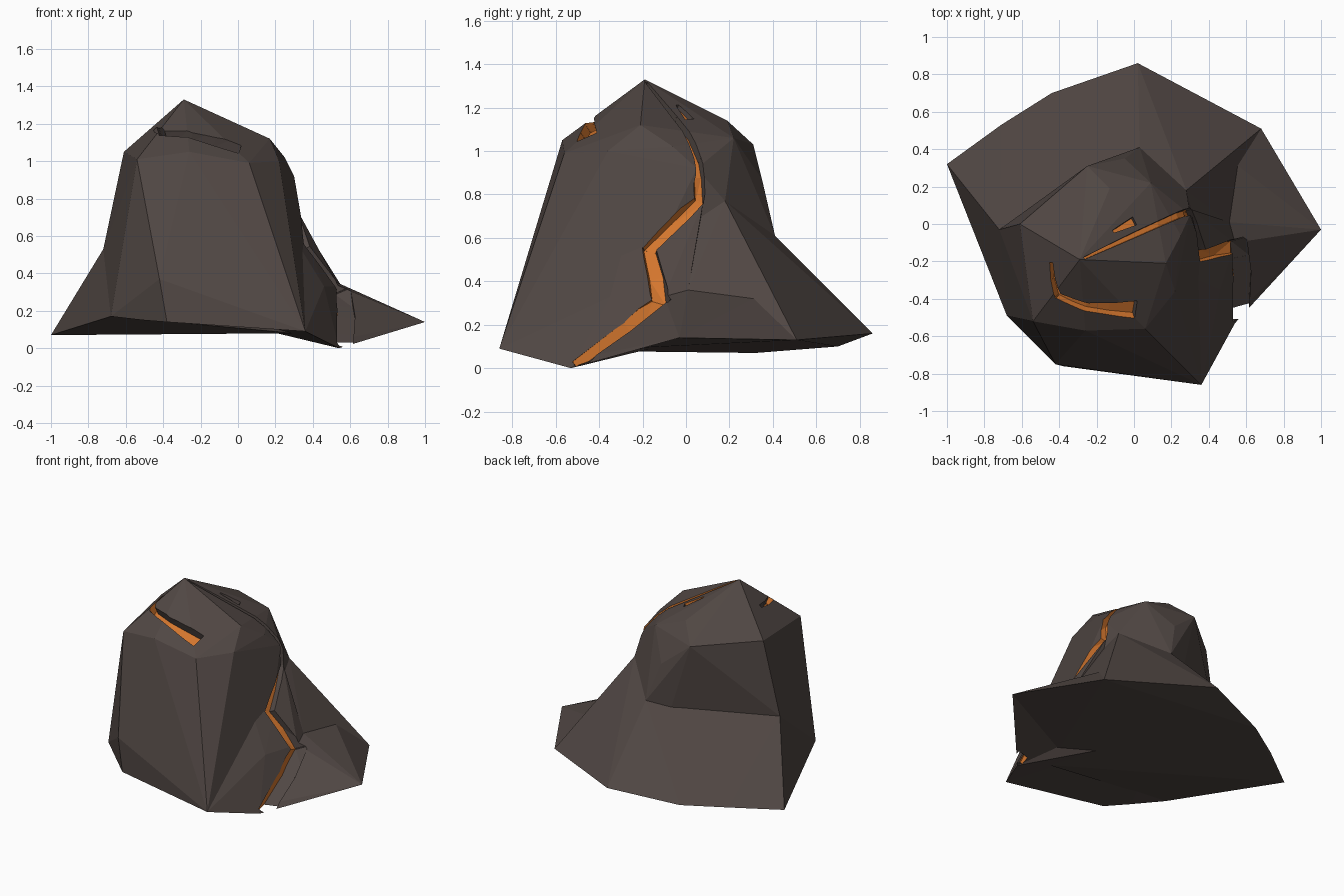
import bpy, bmesh
from mathutils import Vector
from mathutils.bvhtree import BVHTree

if "Cube" in bpy.data.objects:
    bpy.data.objects.remove(bpy.data.objects["Cube"])


def material(name, rgb):
    m = bpy.data.materials.new(name)
    m.diffuse_color = (*rgb, 1)
    m.use_nodes = True
    m.node_tree.nodes["Principled BSDF"].inputs["Base Color"].default_value = m.diffuse_color
    return m


ROCK = material("dark_stone", (0.08, 0.062, 0.056))
GLOW = material("orange_glow", (0.65, 0.18, 0.027))


def hull(name, pts, glow=()):
    """Convex solid; faces whose corners all lie in one glow set turn orange."""
    bm = bmesh.new()
    ids = {bm.verts.new(p): i for i, p in enumerate(pts)}
    res = bmesh.ops.convex_hull(bm, input=bm.verts)
    for f in bm.faces:
        f.material_index = int(any({ids[v] for v in f.verts} <= g for g in glow))
    junk = {g for g in res["geom_interior"] + res["geom_unused"] if isinstance(g, bmesh.types.BMVert)}
    bmesh.ops.delete(bm, geom=list(junk), context='VERTS')
    bmesh.ops.recalc_face_normals(bm, faces=bm.faces)
    me = bpy.data.meshes.new(name)
    bm.to_mesh(me)
    bm.free()
    me.materials.append(ROCK)
    me.materials.append(GLOW)
    ob = bpy.data.objects.new(name, me)
    bpy.context.collection.objects.link(ob)
    return ob


def combine(ob, other, op):
    mod = ob.modifiers.new(op, 'BOOLEAN')
    mod.operation, mod.object, mod.solver = op, other, 'EXACT'
    bpy.context.view_layer.update()
    dg = bpy.context.evaluated_depsgraph_get()
    me = bpy.data.meshes.new_from_object(ob.evaluated_get(dg))
    ob.modifiers.clear()
    ob.data = me
    bpy.data.objects.remove(other)


# Shared corner points
apex = (-.29, -.19, 1.33)
base_w, base_nw, base_n = (-1, .32, .07), (-.44, .70, .10), (.02, .86, .16)
base_ne, base_e = (.68, .51, .13), (1, -.03, .14)
base_se, base_s, base_sw = (.54, -.53, 0), (.36, -.86, .09), (-.68, -.49, .17)
left_mid, back_top, back_mid = (-.72, -.03, .53), (-.25, .31, 1.03), (.03, .41, .61)
back_up = (-.05, .35, .87)
right_mid, right_low = (.28, .18, .77), (.36, -.12, .57)
knee_n, knee_e, knee_s = (.53, .33, .33), (.51, .01, .36), (.54, -.10, .33)
inner = (0, 0, .13)

# Main column of the boulder
rock = hull("cracked_boulder", [
    apex, (-.61, 0, 1.05), (-.54, -.52, 1.01), (-.26, -.57, 1.05), (.06, -.56, .99),
    (.22, -.36, 1.0), (.25, -.06, 1.02), (.17, -.21, 1.12), (-.13, .19, 1.14), back_top, (.09, .22, 1.06),
    (.30, .05, .92), right_mid, back_up, back_mid, left_mid, (-.63, -.32, .58), (-.31, -.62, .81),
    (.08, -.66, .66), right_low, (-.42, -.75, .37), (-.38, -.76, .14), (-.51, -.64, .15),
    base_sw, base_s, (.3, .1, .12), (0, .38, .12)])

# Spreading feet
feet = [
    hull("underside", [base_w, base_nw, base_n, base_ne, base_e, base_sw, (.3, -.5, .08)]),
    hull("left_foot", [left_mid, base_w, (-.71, .53, .09), base_nw, base_n, base_sw,
                       (-.12, .30, .62), back_mid, inner]),
    hull("back_foot", [base_n, base_ne, knee_n, knee_e, back_mid, right_mid, (-.1, .3, .6),
                       right_low, inner]),
    hull("back_right_foot", [base_ne, base_e, knee_n, knee_e, (.2, .1, .3), inner]),
    hull("right_foot", [base_e, (.61, -.42, .06), base_se, knee_s, knee_e, (.3, -.3, .1), (.2, 0, .3)]),
    hull("right_ridge", [(.30, .08, .77), right_low, knee_s, knee_e, (.46, -.35, .33), (.3, -.28, .59),
                         base_s, base_se, inner]),
]
for f in feet:
    combine(rock, f, 'UNION')


# Glowing crack: a chain of tapered wedges cut along the surface
def crack(path, widths, depth, steps=2):
    bm = bmesh.new()
    bm.from_mesh(rock.data)
    tree = BVHTree.FromBMesh(bm)
    bm.free()
    pts, ws = [], []
    for i in range(len(path) - 1):
        a, b = Vector(path[i]), Vector(path[i + 1])
        for k in range(steps + (i == len(path) - 2)):
            t = k / steps
            pts.append(tree.find_nearest(a.lerp(b, t))[0])
            ws.append(widths[i] * (1 - t) + widths[i + 1] * t)
    rings = []
    for i, p in enumerate(pts):
        tangent = (pts[min(i + 1, len(pts) - 1)] - pts[max(i - 1, 0)]).normalized()
        out = p - Vector((-.1, -.1, .35))
        out = (out - tangent * out.dot(tangent)).normalized()
        side, w = tangent.cross(out), ws[i]
        rings.append([p + side * s * w + out * h for s, h in
                      ((-.62, .06), (.62, .06), (.42, -depth), (-.42, -depth))])
    for a, b in zip(rings, rings[1:]):
        step = (sum(b, Vector()) - sum(a, Vector())).normalized() * .004
        corners = [v - step for v in a] + [v + step for v in b]
        combine(rock, hull("cutter", corners, ({2, 3, 6, 7}, {1, 2, 5, 6})), 'DIFFERENCE')


# Long crack from the summit down the right side
crack([(-.26, -.18, 1.32), (.02, -.05, 1.18), (.29, .07, 1.0), (.31, .06, .77), (.37, -.17, .55),
       (.54, -.11, .30), (.57, -.28, .2), (.56, -.52, .03)],
      [.012, .03, .035, .045, .07, .08, .06, .05], .035)
# Curved crack across the front of the crown
crack([(-.44, -.21, 1.17), (-.40, -.37, 1.13), (-.25, -.44, 1.13), (0, -.45, 1.05)],
      [.02, .04, .05, .10], .05)
# Small chip near the summit
crack([(-.09, -.03, 1.25), (.01, .02, 1.17)], [.015, .05], .02, 1)

# Merge flat neighbouring triangles into clean facets
bm = bmesh.new()
bm.from_mesh(rock.data)
bmesh.ops.dissolve_limit(bm, angle_limit=.03, verts=bm.verts, edges=bm.edges, delimit={'MATERIAL'})
bm.to_mesh(rock.data)
bm.free()
